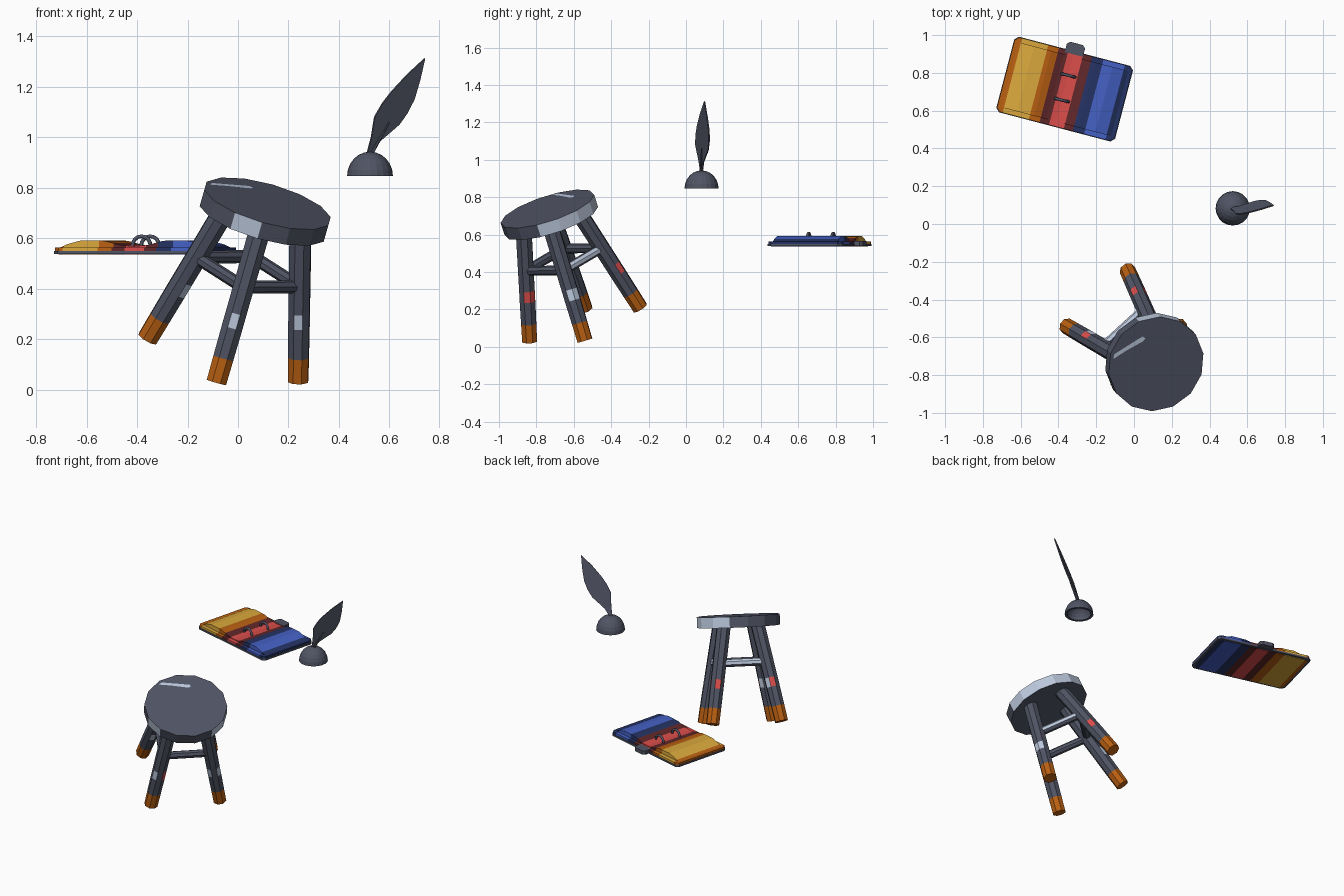
import bpy, bmesh, math
from mathutils import Vector, Matrix

if "Cube" in bpy.data.objects:
    bpy.data.objects.remove(bpy.data.objects["Cube"])

COLOURS = {
    "slate": (.08, .089, .127), "pale": (.50, .58, .72), "orange": (.48, .115, .006),
    "gold": (.70, .39, .045), "maroon": (.115, .02, .022), "red": (.70, .075, .07),
    "navy": (.018, .032, .125), "blue": (.06, .12, .56)}
NAMES = list(COLOURS)
MATS = []
for n, c in COLOURS.items():
    m = bpy.data.materials.new(n)
    m.diffuse_color = (*c, 1)
    m.use_nodes = True
    m.node_tree.nodes["Principled BSDF"].inputs["Base Color"].default_value = m.diffuse_color
    MATS.append(m)
SLATE, PALE, ORANGE, GOLD, MAROON, RED, NAVY, BLUE = range(8)


def finish(name, bm, matrix=None, smooth=False):
    bmesh.ops.recalc_face_normals(bm, faces=bm.faces)
    me = bpy.data.meshes.new(name)
    bm.to_mesh(me)
    bm.free()
    for m in MATS:
        me.materials.append(m)
    if matrix:
        me.transform(matrix)
    if smooth:
        me.polygons.foreach_set("use_smooth", [True] * len(me.polygons))
    ob = bpy.data.objects.new(name, me)
    bpy.context.collection.objects.link(ob)
    return ob


def tube(name, p0, p1, stops, radii, sides, ref, colour, turn=0.5):
    """Capped tube with rings at given distances; colour(ring, side) picks the material."""
    d = (p1 - p0).normalized()
    e1 = (ref - d * ref.dot(d)).normalized()
    e2 = d.cross(e1)
    bm = bmesh.new()
    rings = []
    for s, r in zip(stops, radii):
        rings.append([bm.verts.new(p0 + d * s + r * (math.cos(a) * e1 + math.sin(a) * e2))
                      for a in (2 * math.pi * (k + turn) / sides for k in range(sides))])
    for i in range(len(rings) - 1):
        for k in range(sides):
            j = (k + 1) % sides
            f = bm.faces.new((rings[i][k], rings[i][j], rings[i + 1][j], rings[i + 1][k]))
            f.material_index = colour(i, k)
    bm.faces.new(rings[0]).material_index = colour(0, -1)
    bm.faces.new(rings[-1]).material_index = colour(len(rings) - 2, -1)
    return finish(name, bm)


# ---- tilted stool: axis N, feet plane centre O, leg directions U and V
N = Vector((.262, -.298, .918)).normalized()
U = Vector((.6, 0, -.172)).normalized()
U = (U - N * U.dot(N)).normalized()
V = N.cross(U)
O = Vector((-.06, -.54, .118))
H = .605                      # height of the seat underside


def on_leg(direction, h):
    return O + N * h + direction * (.31 - .155 * h / H)


# seat with worn rim
seat_base = O + N * H


def rim(i, k):
    if k < 0:
        return SLATE
    deg = (k + 1) * 360 / 14 % 360
    return PALE if deg < 115 or 345 < deg or 240 < deg < 265 else SLATE


tube("seat", seat_base, seat_base + N, [0, .07], [.262, .262], 14, U, rim)

# worn streak on the seat top
top = seat_base + N * .0715
bm = bmesh.new()
pts = [(-.11, -.715), (-.105, -.69), (-.05, -.655), (.045, -.595), (.06, -.605), (.05, -.62), (-.04, -.67)]
bm.faces.new([bm.verts.new((x, y, top.z - (N.x * (x - top.x) + N.y * (y - top.y)) / N.z)) for x, y in pts]
             ).material_index = PALE
finish("seat_streak", bm)

# legs with orange feet and paint chips
legs = {"left": -U, "front": -V, "right": U, "back": V}
chips = {"left": {2: PALE, 5: PALE, 6: RED}, "front": {1: RED, 2: RED, 3: PALE, 7: PALE},
         "right": {0: PALE, 3: PALE, 5: PALE, 7: PALE}, "back": {0: RED, 6: RED, 3: PALE}}
for n, d in legs.items():
    a, b = on_leg(d, 0), on_leg(d, H + .02)
    L = (b - a).length

    def leg_colour(i, k, c=chips[n]):
        return ORANGE if i == 0 else c.get(k, SLATE) if i == 2 else SLATE
    tube(n + "_leg", a, b, [0, .1, .225, .285, L], [.043, .044, .045, .045, .046], 8, d, leg_colour)

# stretchers
order = list(legs.items())
for i in range(4):
    (n0, d0), (n1, d1) = order[i], order[(i + 1) % 4]
    a, b = on_leg(d0, .38), on_leg(d1, .38)
    worn = i >= 2
    tube(f"{n0}_{n1}_stretcher", a, b, [0, (b - a).length], [.026, .026], 8, N,
         lambda i, k, w=worn, out=(d0 + d1), ax=(b - a).normalized():
         PALE if w and k in ((5, 6, 7) if ax.cross(N).dot(out) < 0 else (0, 1)) else SLATE)

# ---- book, in local coordinates with the long side along x
BOOK = Matrix.Translation((-.367, .714, 0)) @ Matrix.Rotation(math.radians(-14.7), 4, "Z")
HX, HY = .325, .207
CUTS = [.06, .28, .37, .45, .575, .65, .745, .925]
BANDS = [ORANGE, GOLD, ORANGE, MAROON, RED, MAROON, NAVY, BLUE, NAVY]


def striped(bm):
    for c in CUTS:
        bmesh.ops.bisect_plane(bm, geom=bm.verts[:] + bm.edges[:] + bm.faces[:],
                               plane_co=((c * 2 - 1) * HX, 0, 0), plane_no=(1, 0, 0))
    for f in bm.faces:
        t = (f.calc_center_median().x / HX + 1) / 2
        f.material_index = BANDS[sum(t > c for c in CUTS)]


def prism(points, vec):
    bm = bmesh.new()
    f = bm.faces.new([bm.verts.new(p) for p in points])
    r = bmesh.ops.extrude_face_region(bm, geom=[f])
    bmesh.ops.translate(bm, vec=vec, verts=[v for v in r["geom"] if isinstance(v, bmesh.types.BMVert)])
    return bm


def slab(hx, hy, z0, z1, c=.02):
    return prism([(hx, c - hy, z0), (hx, hy - c, z0), (hx - c, hy, z0), (c - hx, hy, z0),
                  (-hx, hy - c, z0), (-hx, c - hy, z0), (c - hx, -hy, z0), (hx - c, -hy, z0)], (0, 0, z1 - z0))


finish("book_cover", slab(HX, HY, .538, .55), BOOK)
for name, hx, hy, z0, z1 in (("cover_underside", HX - .015, HY - .015, .535, .54),
                             ("cover_stripes", HX - .003, HY - .003, .55, .564)):
    bm = slab(hx, hy, z0, z1)
    striped(bm)
    finish(name, bm, BOOK)

# humped pages
half = [(.305, .562), (.275, .576), (.215, .592), (.12, .59), (.055, .573)]
prof = half + [(0, .568)] + [(-x, z) for x, z in reversed(half)]
bm = prism([(x, -.178, z) for x, z in prof] + [(-.305, -.178, .555), (.305, -.178, .555)], (0, .356, 0))
striped(bm)
finish("pages", bm, BOOK)

# spine tab at the back edge
bm = prism([(-.05, .19, .54), (.05, .19, .54), (.05, .235, .54), (.035, .25, .54),
            (-.035, .25, .54), (-.05, .235, .54)], (0, 0, .026))
finish("spine_tab", bm, BOOK)

# binder rings
for n, y in (("front", -.06), ("back", .075)):
    cu = bpy.data.curves.new("ring", "CURVE")
    cu.dimensions = "3D"
    cu.bevel_depth, cu.bevel_resolution = .008, 1
    sp = cu.splines.new("POLY")
    sp.points.add(8)
    for i, p in enumerate(sp.points):
        a = math.pi * i / 8
        p.co = (.037 * math.cos(a), y, .57 + .038 * math.sin(a), 1)
    cu.materials.append(MATS[SLATE])
    ob = bpy.data.objects.new(n + "_binder_ring", cu)
    ob.matrix_world = BOOK
    bpy.context.collection.objects.link(ob)

# ---- hollow ink pot dome
bm = bmesh.new()
prof = [(.091 * math.cos(a), .097 * math.sin(a)) for a in (math.radians(d) for d in (0, 15, 30, 45, 60, 75, 90))]
inner = [(r * .82, z * .82) for r, z in reversed(prof)]
vs = [bm.verts.new((r, 0, z)) for r, z in prof[:-1] + [(0, .097)]]
vi = [bm.verts.new((r, 0, z)) for r, z in [(0, .08)] + inner[1:]]
edges = [bm.edges.new(p) for p in list(zip(vs, vs[1:])) + list(zip(vi, vi[1:])) + [(vi[-1], vs[0])]]
bmesh.ops.spin(bm, geom=vs + vi + edges, cent=(0, 0, 0), axis=(0, 0, 1), angle=2 * math.pi, steps=20,
               use_merge=True)
bmesh.ops.remove_doubles(bm, verts=bm.verts, dist=1e-4)
finish("ink_pot", bm, Matrix.Translation((.523, .083, .846)))

# ---- feather blade and its shaft
outline = [(.512, .93), (.53, 1.0), (.543, 1.08), (.575, 1.135), (.61, 1.18), (.67, 1.245), (.742, 1.312),
           (.722, 1.225), (.70, 1.15), (.672, 1.095), (.64, 1.05), (.565, .985), (.525, .93)]
bm = prism([(x, .075 + .6 * (x - .515) - .31 * (z - .94), z) for x, z in outline], (-.004, .006, .002))
finish("feather", bm)
a, b = Vector((.515, .078, .91)), Vector((.60, .083, 1.06))
tube("feather_shaft", a, b, [0, (b - a).length], [.008, .003], 6, Vector((0, 1, 0)), lambda i, k: SLATE)
